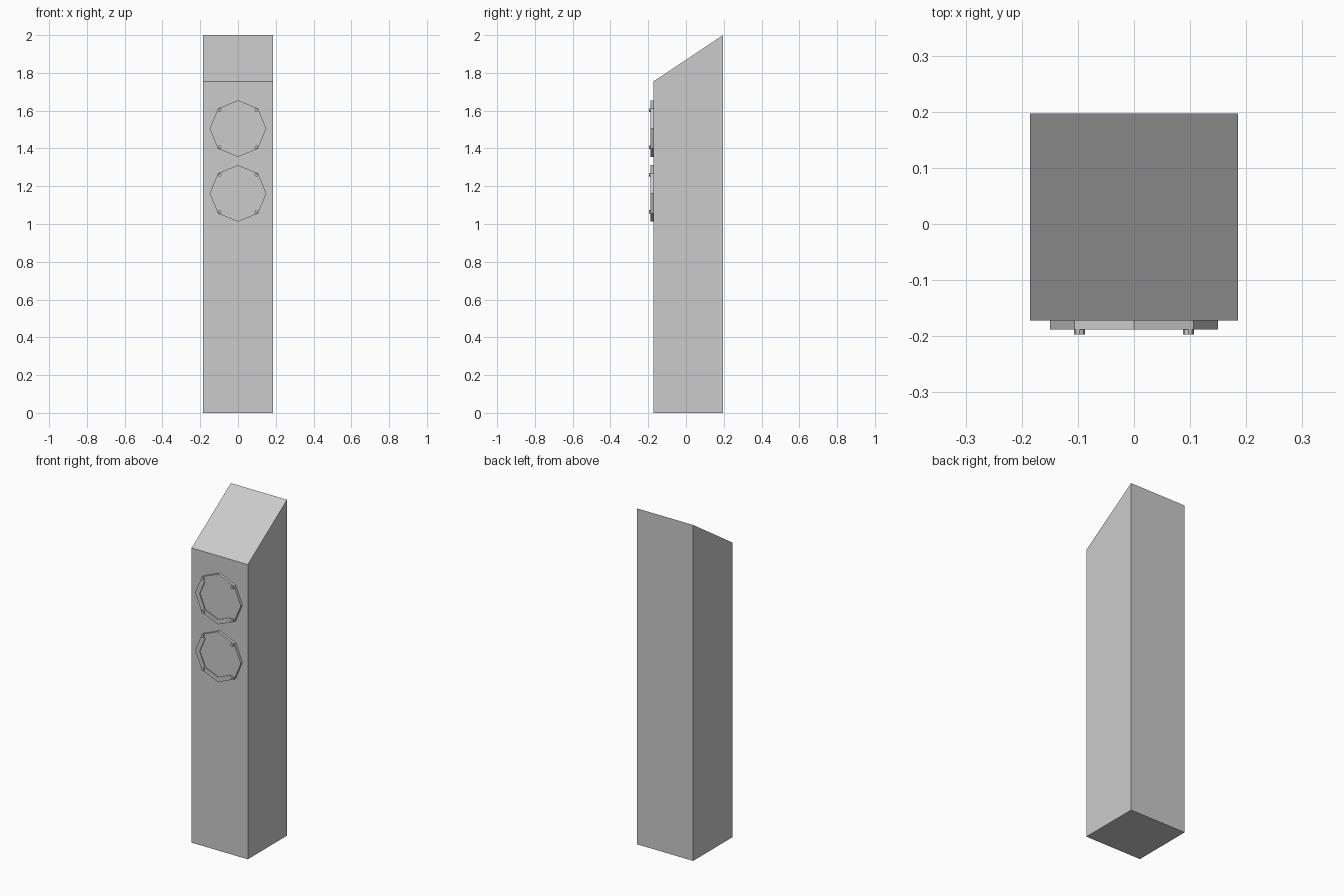
import bpy, bmesh, math

if "Cube" in bpy.data.objects:
    bpy.data.objects.remove(bpy.data.objects["Cube"])

FRONT, BACK, HALF = -0.172, 0.197, 0.185


def make_object(name, bm):
    bmesh.ops.recalc_face_normals(bm, faces=bm.faces[:])
    mesh = bpy.data.meshes.new(name)
    bm.to_mesh(mesh)
    bm.free()
    obj = bpy.data.objects.new(name, mesh)
    bpy.context.collection.objects.link(obj)
    return obj


def prism(bm, x, z, radius, y_start, y_end, sides=8):
    """Octagonal prism running along y; returns its front face."""
    ring = [(x + radius * math.cos(2 * math.pi * i / sides),
             z + radius * math.sin(2 * math.pi * i / sides)) for i in range(sides)]
    back = [bm.verts.new((px, y_start, pz)) for px, pz in ring]
    front = [bm.verts.new((px, y_end, pz)) for px, pz in ring]
    for i in range(sides):
        j = (i + 1) % sides
        bm.faces.new((back[i], back[j], front[j], front[i]))
    bm.faces.new(back)
    return bm.faces.new(front[::-1])


# Tall cabinet with a slanted top, extruded from its side profile
bm = bmesh.new()
profile = [(FRONT, 0), (BACK, 0), (BACK, 2), (FRONT, 1.755)]
side = bm.faces.new([bm.verts.new((-HALF, y, z)) for y, z in profile])
extruded = bmesh.ops.extrude_face_region(bm, geom=[side])
for v in extruded["geom"]:
    if isinstance(v, bmesh.types.BMVert):
        v.co.x = HALF
make_object("cabinet", bm)

for label, z in (("upper", 1.505), ("lower", 1.162)):
    # Octagonal driver plate with a shallow recess inside its rim
    bm = bmesh.new()
    face = prism(bm, 0, z, 0.15, FRONT, -0.188)
    bm.normal_update()
    bmesh.ops.inset_region(bm, faces=[face], thickness=0.028)
    floor = bmesh.ops.extrude_discrete_faces(bm, faces=[face])["faces"][0]
    for v in floor.verts:
        v.co.y += 0.006
    make_object(label + "_driver", bm)

    # Four bolts on the rim
    bm = bmesh.new()
    for sx in (-1, 1):
        for sz in (-1, 1):
            prism(bm, sx * 0.097, z + sz * 0.098, 0.0095, -0.175, -0.197)
    make_object(label + "_driver_bolts", bm)
